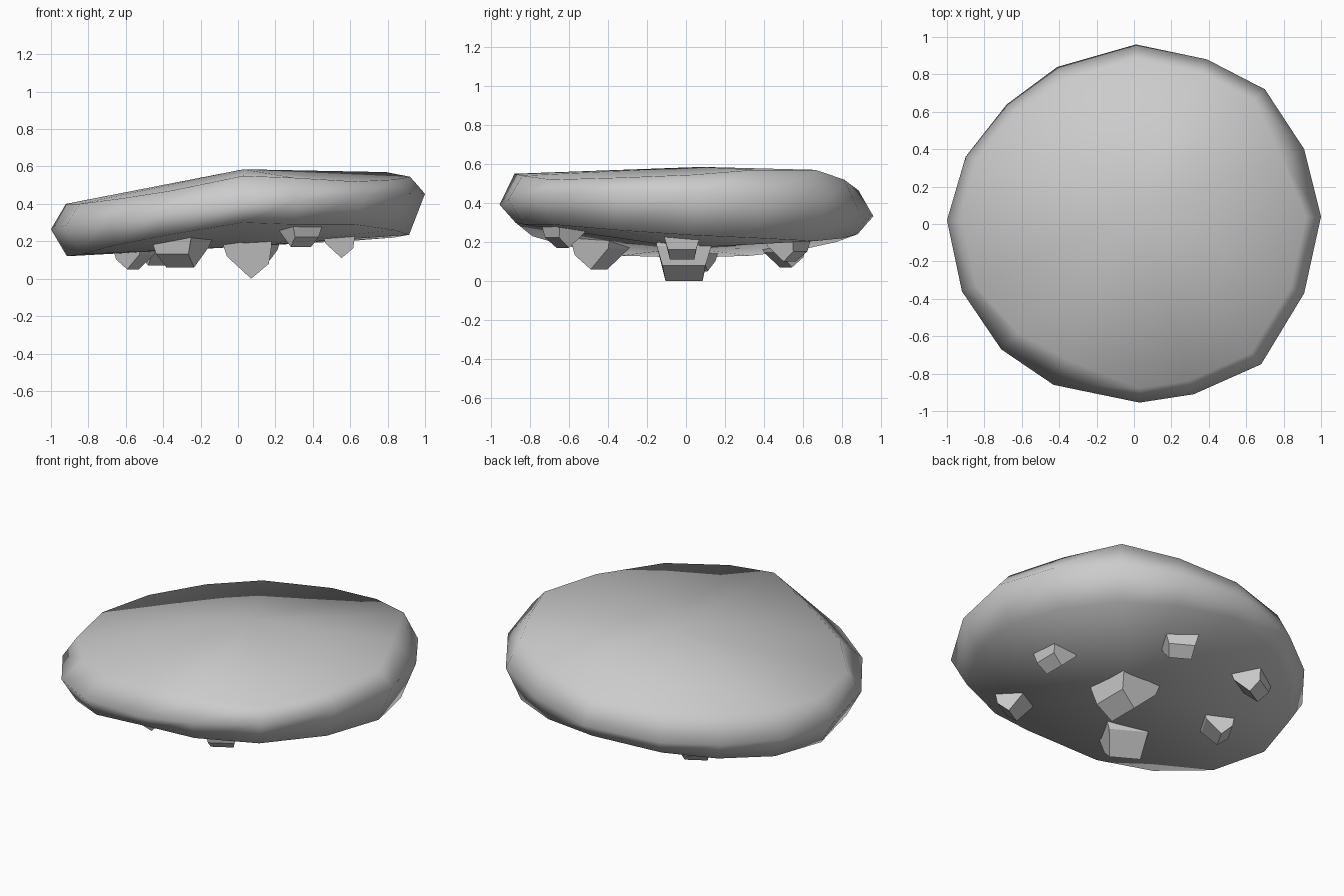
import bpy, bmesh, math
from mathutils import Matrix, Vector

if "Cube" in bpy.data.objects:
    bpy.data.objects.remove(bpy.data.objects["Cube"])


def finish(name, bm, smooth):
    bmesh.ops.recalc_face_normals(bm, faces=bm.faces)
    for f in bm.faces:
        f.smooth = smooth
    me = bpy.data.meshes.new(name)
    bm.to_mesh(me)
    bm.free()
    ob = bpy.data.objects.new(name, me)
    bpy.context.collection.objects.link(ob)
    return ob


# Slab: irregular 16-sided outline with a lower, middle and upper rim
outline = [(1, .04), (.91, .40), (.70, .72), (.39, .88), (.01, .96), (-.41, .84),
           (-.68, .64), (-.90, .36), (-1, .02), (-.92, -.36), (-.71, -.67),
           (-.43, -.86), (.03, -.955), (.32, -.91), (.68, -.75), (.91, -.37)]
top_z = [.545, .57, .57, .52, .465, .45, .43, .41, .40, .40, .43, .47, .55, .54, .52, .53]
low_z = [.235, .22, .205, .22, .24, .20, .16, .13, .12, .13, .18, .23, .30, .29, .29, .26]
top_inset = {1: .87, 10: .87, 11: .84}

bm = bmesh.new()
low, mid, top = [], [], []
for i, (x, y) in enumerate(outline):
    k = top_inset.get(i, .92)
    low.append(bm.verts.new((x * .915, y * .915, low_z[i])))
    mid.append(bm.verts.new((x, y, .36 + .095 * x - .03 * y)))
    top.append(bm.verts.new((x * k, y * k, top_z[i])))
base = bm.verts.new((0, 0, .17))
crown = bm.verts.new((.03, .08, .585))
for i in range(16):
    j = (i + 1) % 16
    bm.faces.new((low[i], low[j], mid[j], mid[i]))
    bm.faces.new((mid[i], mid[j], top[j], top[i]))
    bm.faces.new((top[i], top[j], crown))
    bm.faces.new((low[j], low[i], base))
finish("rock_slab", bm, True)


# Stubs: wedge profiles (radial, height, half width) hanging under the slab
profile = [(-.125, .27, .15), (-.13, .18, .14), (-.11, .12, .12), (.02, 0, .095),
           (.115, .08, .11), (.13, .18, .14), (.125, .27, .15)]


def stub(name, x, y, z, size, turn):
    bm = bmesh.new()
    sides = []
    for s in (-1, 1):
        sides.append([bm.verts.new((u, s * w, h)) for u, h, w in profile])
        bm.faces.new(sides[-1])
    n = len(profile)
    for i in range(n):
        j = (i + 1) % n
        bm.faces.new((sides[0][i], sides[0][j], sides[1][j], sides[1][i]))
    bm.transform(Matrix.Translation((x, y, z)) @ Matrix.Rotation(math.radians(turn), 4, 'Z')
                 @ Matrix.Scale(size, 4))
    finish(name, bm, False)


for n, spec in enumerate([(.05, -.01, 0, 1, 0), (.54, -.02, .11, .66, 0),
                          (.11, .52, .10, .66, 60), (-.42, .50, .07, .66, 120),
                          (-.55, .05, .05, .66, 150), (-.30, -.43, .06, .9, 240),
                          (.33, -.62, .17, .66, -60)]):
    stub(f"under_stub_{n + 1}", *spec)
